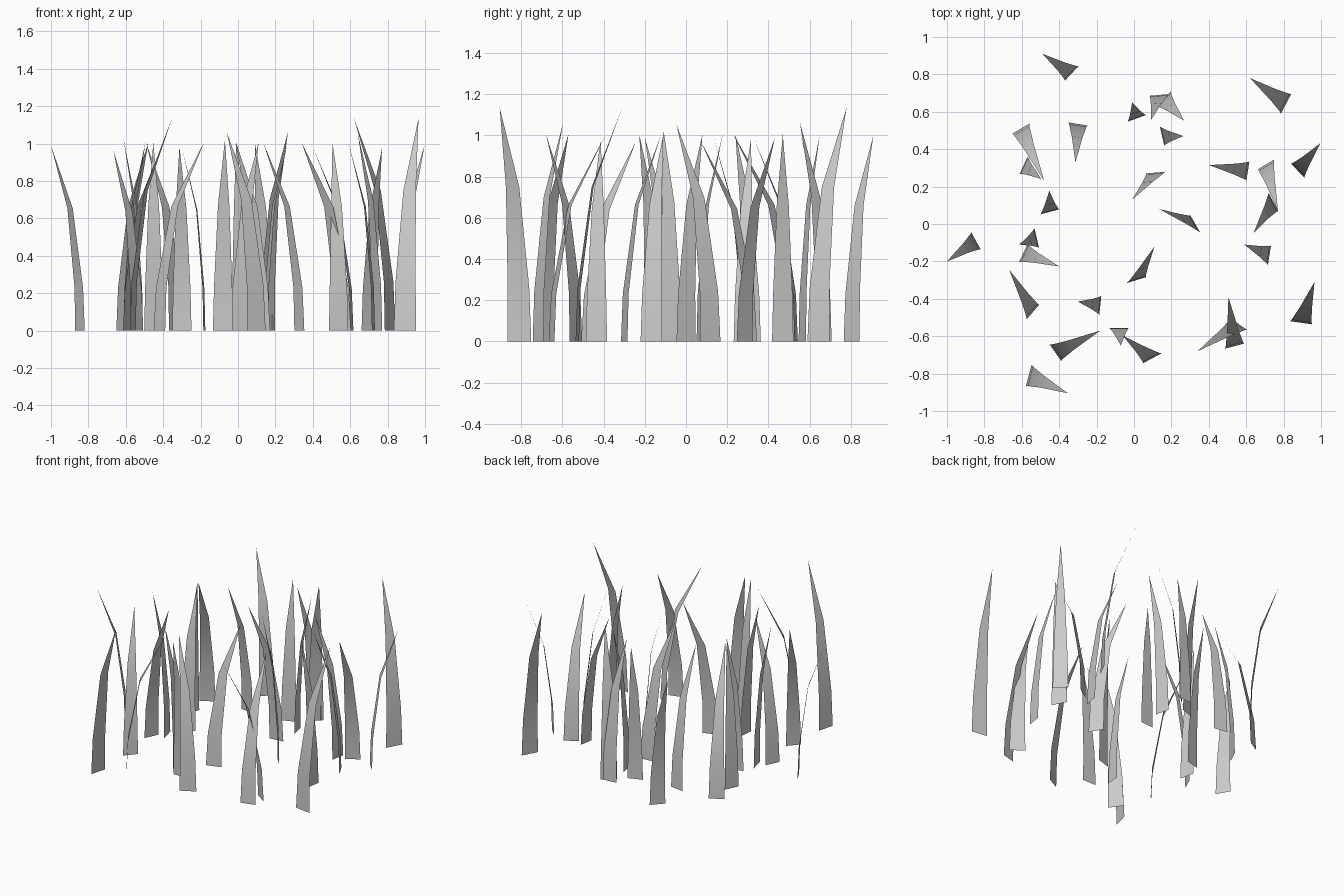
import bpy
import math
from mathutils import Vector

# Blades: base centre x, y, direction of the base edge in degrees, tip x, y, optional height
BACK_LEANING = [
    (-.333, .805, 47, -.49, .91, 1.0), (.813, .643, 62, .62, .78, 1.135),
    (.015, .565, 20, -.01, .65),
    (-.45, .065, 15, -.453, .178), (.609, .283, 81, .40, .315, .98),
    (.875, .285, -47, .997, .432, .99), (.328, 0, -60, .135, .08),
    (-.52, -.075, -77, -.613, -.11, 1.03), (.013, -.30, 17, .11, -.12),
    (.724, -.168, 81, .59, -.11), (-.54, -.47, 49, -.667, -.245, .965),
    (-.18, -.435, 84, -.30, -.415, .98), (.893, -.528, -8, .965, -.31, 1.135),
    (-.42, -.688, -55, -.18, -.57, 1.01), (.098, -.718, 28, -.06, -.597, 1.06),
    (.538, -.653, 15, .505, -.39),
]
FRONT_LEANING = [
    (.155, .67, 42, .268, .553, 1.065), (.135, .69, 5, .09, .555),
    (.15, .47, -77, .265, .47), (-.30, .535, -9, -.313, .33, .985),
    (-.605, .51, 31, -.48, .23), (-.59, .315, 65, -.495, .24),
    (.118, .275, 5, -.01, .13),
    (.705, .318, 31, .77, .07, .975), (.745, .118, -62, .64, -.047, 1.055),
    (-.845, -.09, -61, -1, -.20, .99), (-.592, -.155, 65, -.40, -.227),
    (-.08, -.555, 0, -.07, -.65, 1.02), (.56, -.535, -35, .34, -.68),
    (-.563, -.81, 75, -.353, -.905, 1.135),
]
WIDTH = 0.106
# Levels: height fraction, lean fraction, width fraction
LEVELS = [(0, 0, 1), (.23, .04, .9), (.66, .34, .56)]


def grass_blade(x, y, angle, tip_x, tip_y, height=1.005):
    base, tip = Vector((x, y, 0)), Vector((tip_x, tip_y, 0))
    lean = tip - base
    a = math.radians(angle)
    edge = Vector((math.cos(a), math.sin(a), 0)) * WIDTH * height / 2
    # keep the outward side of the bend facing up
    if edge.cross(Vector((0, 0, 1))).dot(lean) > 0:
        edge = -edge
    verts = []
    for h, l, w in LEVELS:
        centre = base + lean * l + Vector((0, 0, height * h))
        verts += [centre - edge * w, centre + edge * w]
    verts.append(Vector((tip_x, tip_y, height)))
    mesh = bpy.data.meshes.new("grass_blade")
    mesh.from_pydata(verts, [], [(0, 1, 3, 2), (2, 3, 5, 4), (4, 5, 6)])
    mesh.shade_smooth()
    bpy.context.collection.objects.link(bpy.data.objects.new("grass_blade", mesh))


for blade in BACK_LEANING + FRONT_LEANING:
    grass_blade(*blade)
